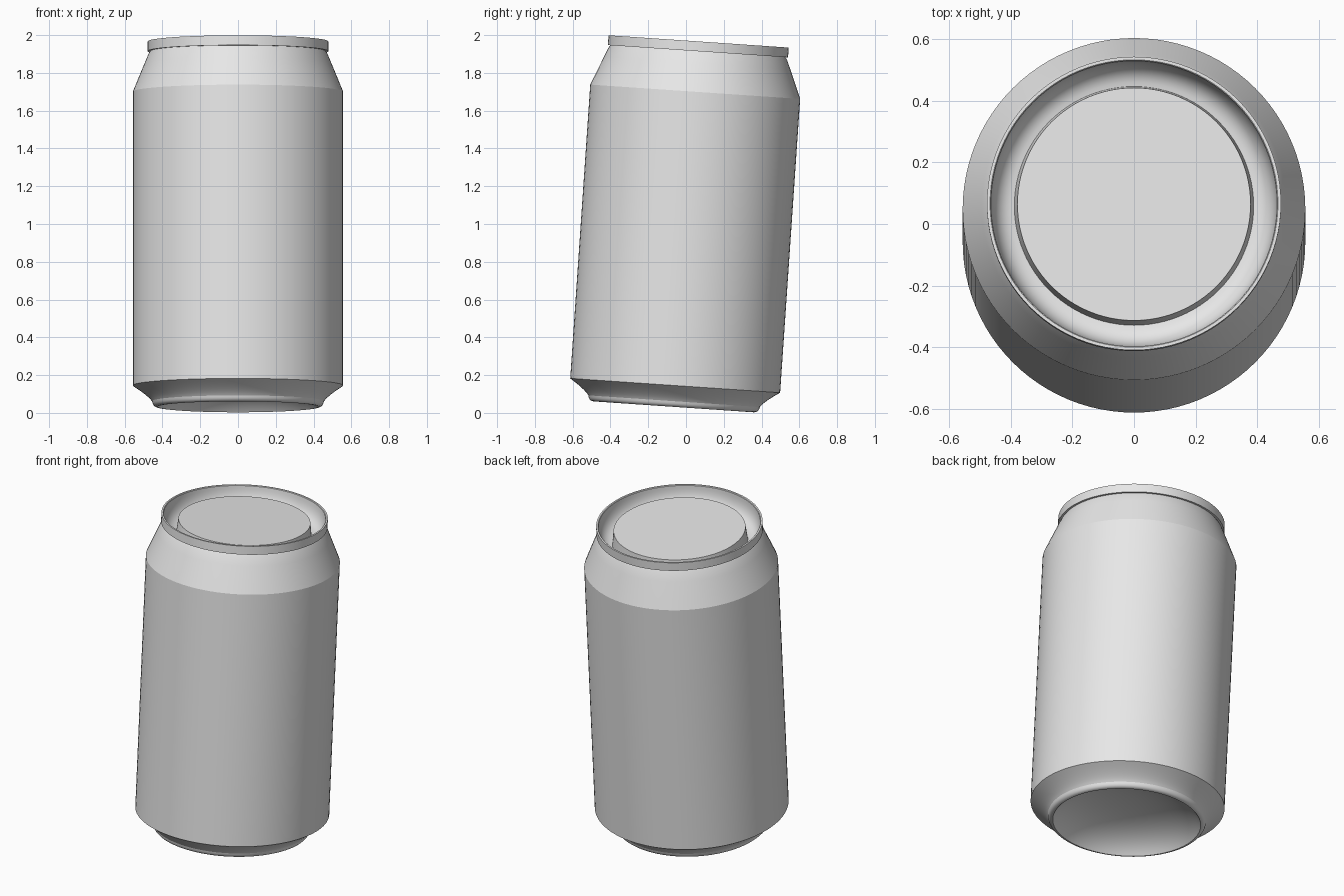
import bpy, bmesh, math
from mathutils import Matrix

cube = bpy.data.objects.get("Cube")
if cube:
    bpy.data.objects.remove(cube, do_unlink=True)

SEGMENTS = 96
TILT = Matrix.Translation((0, -0.065, 0.032)) @ Matrix.Rotation(math.radians(-3.9), 4, 'X')

metal = bpy.data.materials.new("bare_aluminium")
metal.use_nodes = True
GREY = (0.8, 0.8, 0.8, 1)
metal.diffuse_color = GREY
metal.node_tree.nodes["Principled BSDF"].inputs["Base Color"].default_value = GREY


def curve(a, b, c, steps=8):
    """Quadratic curve from a to c, pulled towards b."""
    pts = []
    for i in range(steps + 1):
        t = i / steps
        pts.append(tuple((1 - t) ** 2 * p + 2 * t * (1 - t) * q + t * t * r
                         for p, q, r in zip(a, b, c)))
    return pts


def lathe(name, profile, crease=20):
    """Spin a (radius, height) profile, listed so that its faces point outward."""
    bm = bmesh.new()
    verts = [bm.verts.new((r, 0, z)) for r, z in profile]
    edges = [bm.edges.new(pair) for pair in zip(verts, verts[1:])]
    bmesh.ops.spin(bm, geom=verts + edges, cent=(0, 0, 0), axis=(0, 0, 1),
                   angle=math.tau, steps=SEGMENTS, use_merge=True)
    bmesh.ops.remove_doubles(bm, verts=bm.verts, dist=1e-5)
    bm.normal_update()
    mesh = bpy.data.meshes.new(name)
    bm.to_mesh(mesh)
    bm.free()
    mesh.materials.append(metal)
    obj = bpy.data.objects.new(name, mesh)
    bpy.context.collection.objects.link(obj)
    obj.matrix_world = TILT
    bpy.ops.object.select_all(action='DESELECT')
    obj.select_set(True)
    bpy.context.view_layer.objects.active = obj
    bpy.ops.object.shade_smooth_by_angle(angle=math.radians(crease))
    return obj


# Foot, straight wall and tapered shoulder
foot = curve((0.425, 0.0), (0.45, 0.0), (0.455, 0.03), 5)
flare = curve((0.455, 0.03), (0.475, 0.06), (0.557, 0.113))
shoulder = curve((0.557, 1.672), (0.515, 1.775), (0.474, 1.873), 4)
lathe("can_body", foot + flare[1:] + shoulder + [(0.463, 1.89)])

# Concave underside
dome = curve((0.0, 0.14), (0.3, 0.14), (0.415, 0.012), 14)
lathe("base_dome", dome + [(0.425, 0.0)])

# Seam rim, curved channel and raised lid panel
channel = curve((0.465, 1.936), (0.462, 1.83), (0.389, 1.822), 10)
lathe("lid_and_rim", [(0.463, 1.887), (0.478, 1.887), (0.478, 1.939), (0.468, 1.939)]
      + channel + [(0.379, 1.905), (0.0, 1.905)])
